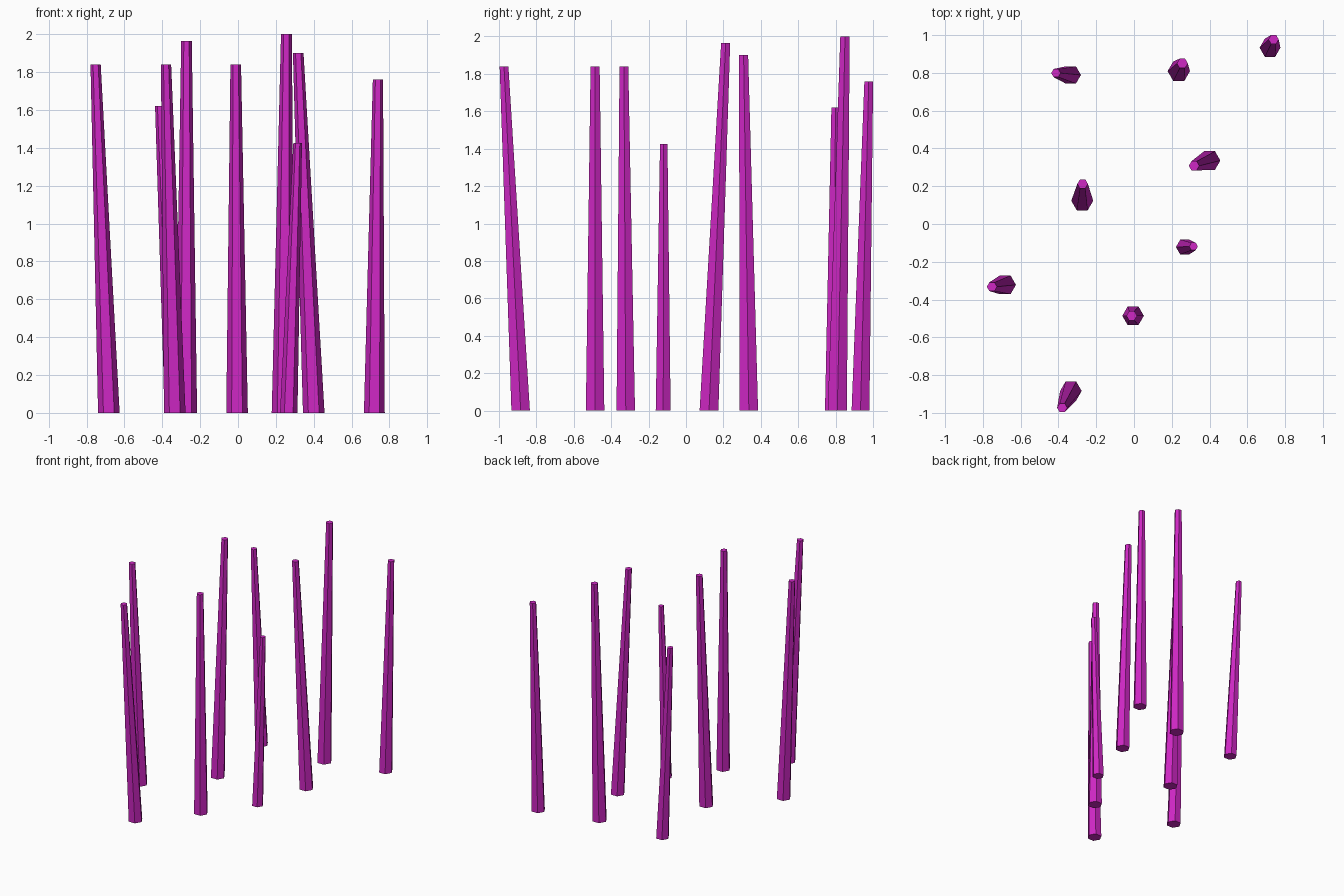
import bpy, bmesh, math

mat = bpy.data.materials.new("magenta")
mat.diffuse_color = (0.62, 0.02, 0.55, 1)

# base x, base y, base radius, top x, top y, top radius, height
POLES = [
    (-0.682, -0.322, 0.057, -0.752, -0.332, 0.027, 1.84),
    (-0.005, -0.486, 0.057, -0.012, -0.486, 0.028, 1.84),
    (-0.274, 0.123, 0.058, -0.272, 0.212, 0.028, 1.965),
    (0.268, -0.122, 0.046, 0.315, -0.119, 0.023, 1.425),
    (0.400, 0.336, 0.057, 0.318, 0.308, 0.028, 1.90),
    (0.237, 0.809, 0.059, 0.256, 0.850, 0.029, 2.0),
    (0.720, 0.933, 0.055, 0.739, 0.977, 0.027, 1.76),
    (-0.334, 0.789, 0.053, -0.413, 0.799, 0.025, 1.62),
    (-0.334, -0.884, 0.057, -0.380, -0.973, 0.027, 1.84),
]


def pole(name, bx, by, br, tx, ty, tr, h):
    """Leaning, tapered six-sided post with level ends."""
    bm = bmesh.new()

    def ring(x, y, z, r):
        return [bm.verts.new((x + r * math.cos(i * math.pi / 3),
                              y + r * math.sin(i * math.pi / 3), z)) for i in range(6)]

    low, high = ring(bx, by, 0, br), ring(tx, ty, h, tr)
    bm.faces.new(low[::-1])
    bm.faces.new(high)
    for i in range(6):
        j = (i + 1) % 6
        bm.faces.new((low[i], low[j], high[j], high[i]))
    mesh = bpy.data.meshes.new(name)
    bm.to_mesh(mesh)
    bm.free()
    mesh.materials.append(mat)
    bpy.context.collection.objects.link(bpy.data.objects.new(name, mesh))


# Scattered leaning poles
for n, p in enumerate(POLES, 1):
    pole(f"pole_{n}", *p)
